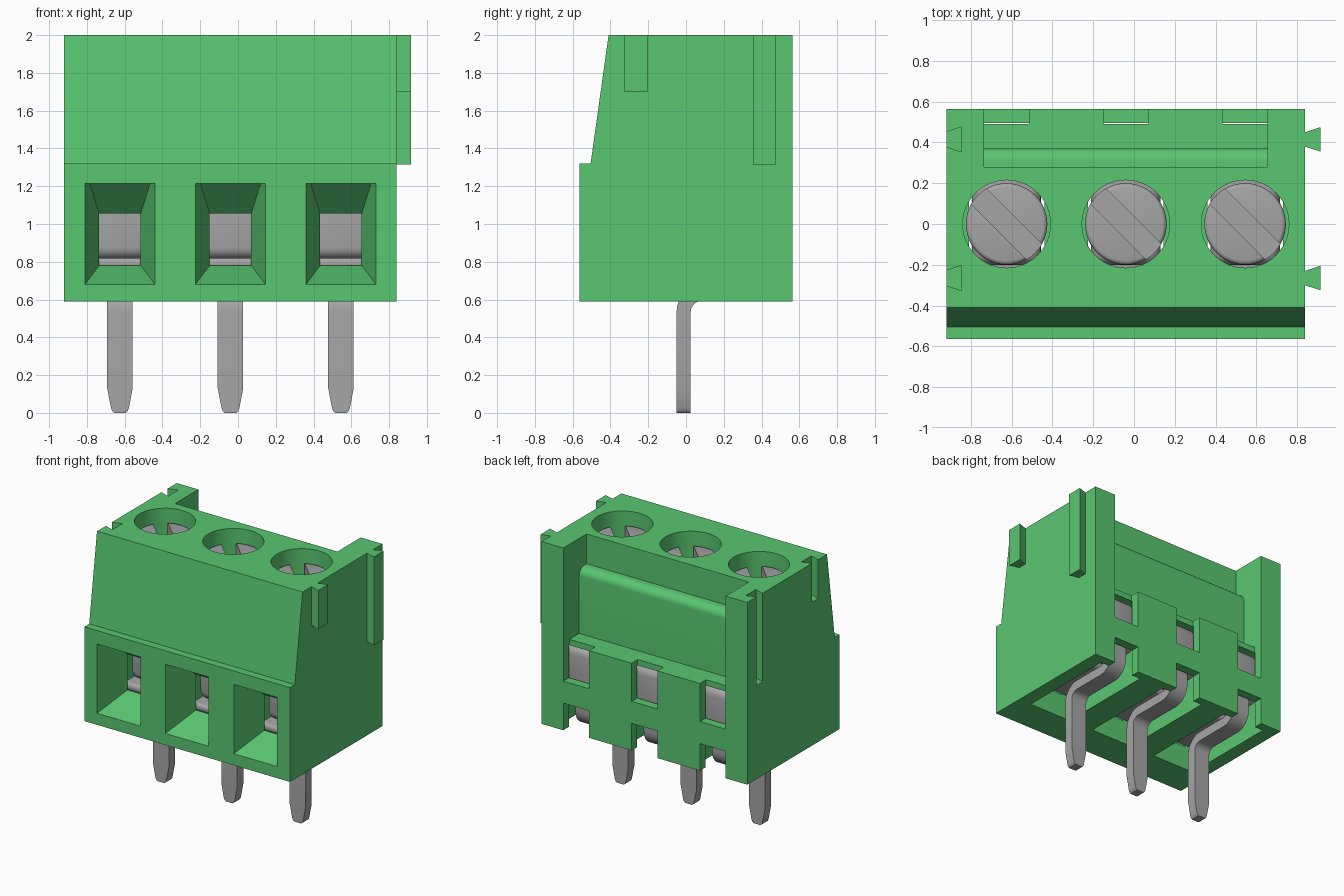
import bpy, bmesh, math
from mathutils import Vector

if "Cube" in bpy.data.objects:
    bpy.data.objects.remove(bpy.data.objects["Cube"], do_unlink=True)


def material(name, rgb, metal_rough):
    m = bpy.data.materials.new(name)
    m.use_nodes = True
    m.diffuse_color = (*rgb, 1)
    b = next(n for n in m.node_tree.nodes if n.type == 'BSDF_PRINCIPLED')
    b.inputs["Base Color"].default_value = (*rgb, 1)
    b.inputs["Roughness"].default_value = metal_rough
    return m


GREEN = material("green plastic", (0.10, 0.57, 0.165), 0.5)
GREY = material("grey metal", (0.38, 0.38, 0.38), 0.5)
CENTRES = (-0.625, -0.04, 0.545)


def loft(name, rings, mat):
    """Join equal-length rings of points into a closed solid."""
    bm = bmesh.new()
    vs = [[bm.verts.new(p) for p in r] for r in rings]
    n = len(vs[0])
    for a, b in zip(vs, vs[1:]):
        for i in range(n):
            bm.faces.new((a[i], a[(i + 1) % n], b[(i + 1) % n], b[i]))
    bm.faces.new(vs[0])
    bm.faces.new(vs[-1])
    bmesh.ops.recalc_face_normals(bm, faces=bm.faces)
    me = bpy.data.meshes.new(name)
    bm.to_mesh(me)
    bm.free()
    me.materials.append(mat)
    ob = bpy.data.objects.new(name, me)
    bpy.context.collection.objects.link(ob)
    return ob


def extrude_x(name, yz, x0, x1, mat=GREEN):
    return loft(name, [[(x, y, z) for y, z in yz] for x in (x0, x1)], mat)


def extrude_z(name, xy, z0, z1, mat=GREEN):
    return loft(name, [[(x, y, z) for x, y in xy] for z in (z0, z1)], mat)


def box(name, x0, x1, y0, y1, z0, z1, mat=GREEN):
    return extrude_z(name, [(x0, y0), (x1, y0), (x1, y1), (x0, y1)], z0, z1, mat)


def circle(cx, r, n=48):
    return [(cx + r * math.cos(2 * math.pi * i / n), r * math.sin(2 * math.pi * i / n))
            for i in range(n)]


def bake(ob):
    """Replace the mesh by its evaluated form and drop the modifiers."""
    dg = bpy.context.evaluated_depsgraph_get()
    me = bpy.data.meshes.new_from_object(ob.evaluated_get(dg))
    ob.modifiers.clear()
    ob.data = me


def cut(ob, cutters):
    for c in cutters:
        c.hide_render = True
        m = ob.modifiers.new("cut", 'BOOLEAN')
        m.operation = 'DIFFERENCE'
        m.solver = 'EXACT'
        m.object = c
    bake(ob)
    for c in cutters:
        bpy.data.objects.remove(c, do_unlink=True)


def smooth(ob, angle=35):
    bpy.ops.object.select_all(action='DESELECT')
    ob.select_set(True)
    bpy.context.view_layer.objects.active = ob
    bpy.ops.object.shade_smooth_by_angle(angle=math.radians(angle))


def bevel(ob, width, segments=4):
    m = ob.modifiers.new("round", 'BEVEL')
    m.width = width
    m.segments = segments
    m.limit_method = 'ANGLE'
    m.angle_limit = math.radians(50)
    bake(ob)


# Housing outline
housing = extrude_x("housing", [(-0.565, 0.59), (0.565, 0.59), (0.565, 2), (-0.41, 2),
                                (-0.505, 1.32), (-0.565, 1.32)], -0.92, 0.84)
cutters = []

# Rear recess with a rounded shoulder
arc = [(0.31 + 0.06 * math.sin(a), 1.71 + 0.06 * math.cos(a))
       for a in [math.pi / 2 * i / 8 for i in range(9)]]
cutters.append(extrude_x("recess_cutter", [(0.28, 2.1), (0.28, 1.77)] + arc +
                         [(0.37, 1.265), (0.7, 1.265), (0.7, 2.1)], -0.735, 0.655))

for c in CENTRES:
    # Inner chamber open below, screw well, rear notches
    cutters.append(box("chamber_cutter", c - 0.185, c + 0.185, -0.30, 0.496, 0.5, 1.22))
    cutters.append(extrude_z("well_cutter", circle(c, 0.215), 1.15, 2.1))
    cutters.append(box("upper_notch_cutter", c - 0.11, c + 0.11, 0.49, 0.7, 0.97, 1.3))
    cutters.append(box("lower_notch_cutter", c - 0.11, c + 0.11, 0.49, 0.7, 0.5, 0.80))
    # Tapering wire entry
    rings = []
    for y, w, z0, z1 in ((-0.6, 0.195, 0.667, 1.215), (-0.475, 0.16, 0.714, 1.215),
                         (-0.30, 0.11, 0.78, 1.055), (-0.28, 0.11, 0.78, 1.055)):
        rings.append([(c - w, y, z0), (c + w, y, z0), (c + w, y, z1), (c - w, y, z1)])
    cutters.append(loft("entry_cutter", rings, GREEN))

# Dovetail grooves on one end, matching ribs on the other
for label, y, z in (("rear", 0.415, 1.315), ("front", -0.265, 1.70)):
    cutters.append(extrude_z("groove_cutter", [(-0.94, y - 0.03), (-0.845, y - 0.062),
                                               (-0.845, y + 0.062), (-0.94, y + 0.03)], z, 2.1))
    extrude_z(label + "_rib", [(0.835, y - 0.034), (0.915, y - 0.06),
                               (0.915, y + 0.06), (0.835, y + 0.034)], z, 2.0)
cut(housing, cutters)
smooth(housing)


def pin_path():
    """Centre line in y, z with half width: tip, leg, bend, foot, upturn."""
    pts = [(-0.0125, 0, 0.03), (-0.0125, 0.008, 0.04), (-0.0125, 0.025, 0.047),
           (-0.0125, 0.13, 0.0675)]
    for i in range(9):
        a = math.pi / 2 * i / 8
        pts.append((0.0825 - 0.095 * math.cos(a), 0.535 + 0.095 * math.sin(a), 0.0675))
    for i in range(9):
        a = math.pi / 2 * i / 8
        pts.append((0.35 + 0.09 * math.sin(a), 0.72 - 0.09 * math.cos(a), 0.0675))
    return pts + [(0.44, 0.84, 0.0675)]


for name, c in zip(("right", "middle", "left"), CENTRES):
    # Bent solder pin
    path = pin_path()
    rings = []
    for i, (y, z, w) in enumerate(path):
        a, b = path[max(i - 1, 0)], path[min(i + 1, len(path) - 1)]
        t = Vector((b[0] - a[0], b[1] - a[1])).normalized() * 0.0375
        rings.append([(c - w, y - t.y, z + t.x), (c + w, y - t.y, z + t.x),
                      (c + w, y + t.y, z - t.x), (c - w, y + t.y, z - t.x)])
    smooth(loft(name + "_pin", rings, GREY))

    # Wire clamp with a rounded lower lip
    clamp = box(name + "_clamp", c - 0.17, c + 0.17, -0.2, 0.485, 0.815, 1.21, GREY)
    bevel(clamp, 0.06)
    smooth(clamp)
    lip = box(name + "_clamp_lip", c - 0.17, c + 0.17, -0.28, 0.2, 0.76, 0.82, GREY)
    bevel(lip, 0.025)
    smooth(lip)

    # Slotted screw
    screw = extrude_z(name + "_screw", circle(c, 0.2), 1.15, 1.90, GREY)
    bevel(screw, 0.02, 3)
    d, h = 0.3, 0.053
    slot = []
    for u, v in ((-d, -h), (d, -h), (d, h), (-d, h)):
        slot.append((c + (u + v) * math.sqrt(0.5), (v - u) * math.sqrt(0.5)))
    cut(screw, [extrude_z("slot_cutter", slot, 1.80, 2.0, GREY)])
    smooth(screw)
